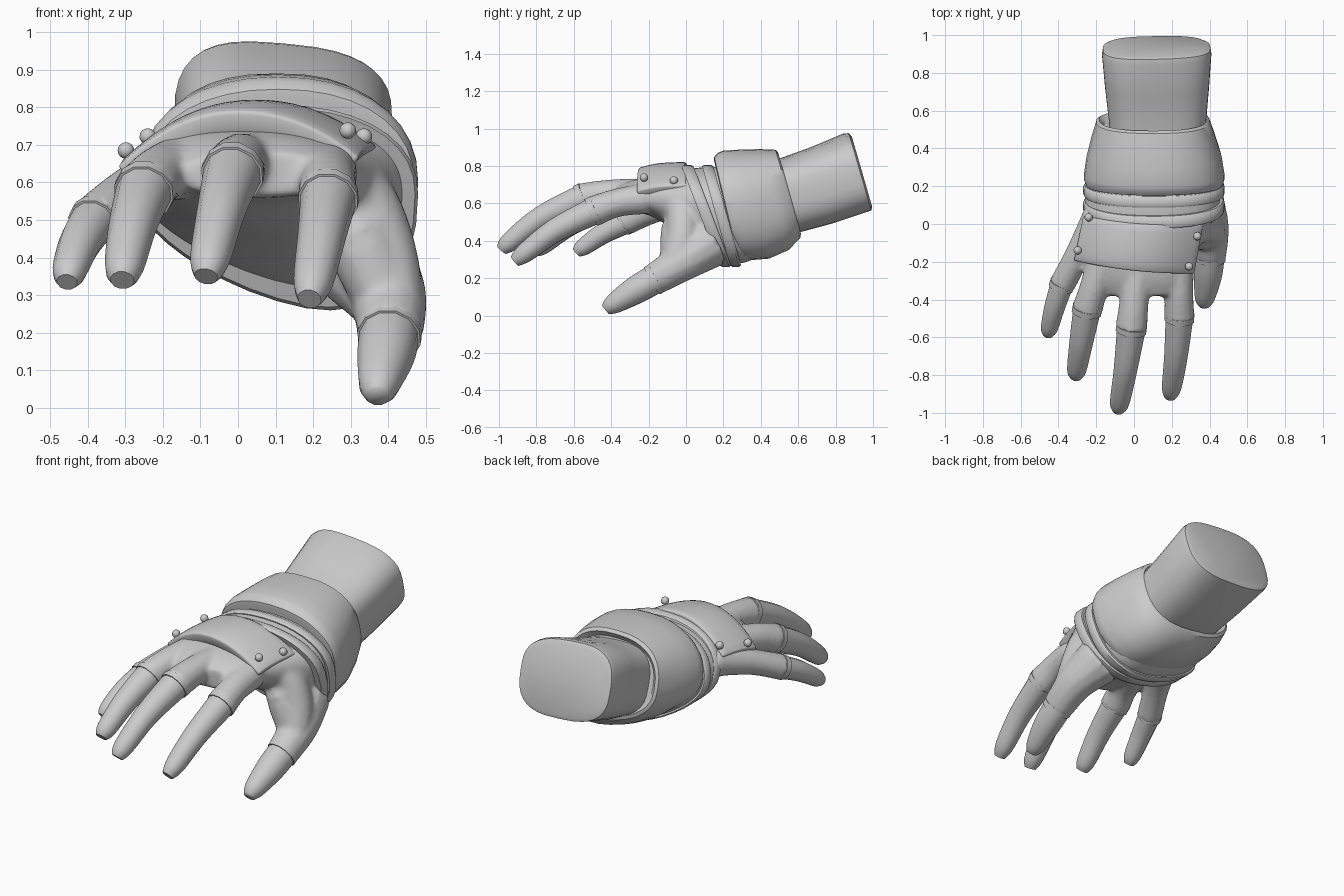
import bpy, bmesh, math
from mathutils import Vector

if "Cube" in bpy.data.objects:
    bpy.data.objects.remove(bpy.data.objects["Cube"])

mat = bpy.data.materials.new("plain grey")
mat.diffuse_color = (0.6, 0.6, 0.6, 1)
mat.use_nodes = True
mat.node_tree.nodes["Principled BSDF"].inputs["Base Color"].default_value = mat.diffuse_color

def make(name, bm, angle=40):
    bmesh.ops.recalc_face_normals(bm, faces=bm.faces)
    me = bpy.data.meshes.new(name)
    bm.to_mesh(me)
    bm.free()
    ob = bpy.data.objects.new(name, me)
    bpy.context.collection.objects.link(ob)
    me.materials.append(mat)
    bpy.ops.object.select_all(action='DESELECT')
    ob.select_set(True)
    bpy.context.view_layer.objects.active = ob
    bpy.ops.object.shade_smooth_by_angle(angle=math.radians(angle))
    return ob

def spline(keys, steps):
    """Catmull-Rom through tuples of any length."""
    out = []
    for i in range(len(keys) - 1):
        a, b = keys[max(i - 1, 0)], keys[i]
        c, d = keys[i + 1], keys[min(i + 2, len(keys) - 1)]
        for s in range(steps):
            t = s / steps
            out.append(tuple(0.5 * (2*q + (r - p)*t + (2*p - 5*q + 4*r - w)*t*t
                       + (3*q - p - 3*r + w)*t**3) for p, q, r, w in zip(a, b, c, d)))
    return out + [keys[-1]]

def bridge(bm, rings):
    rows = [[bm.verts.new(p) for p in r] for r in rings]
    n = len(rows[0])
    for a, b in zip(rows, rows[1:]):
        for i in range(n):
            bm.faces.new((a[i], a[(i+1) % n], b[(i+1) % n], b[i]))
    bm.faces.new(rows[0])
    bm.faces.new(rows[-1][::-1])

def section(cx, cy, cz, hw, up, down, lean, skew, power, top=0, n=36):
    """Rounded slice across the arm; skew drops the underside and top tilts the upper side."""
    ring = []
    for i in range(n):
        a = 2 * math.pi * i / n
        c, s = math.cos(a), math.sin(a)
        u = math.copysign(abs(c) ** (2 / power), c)
        v = math.copysign(abs(s) ** (2 / power), s)
        z = (up - top * u * hw) * v if v > 0 else (down + skew * u * hw) * v
        ring.append(Vector((cx + u * hw, cy + lean * z, cz + z)))
    return ring

def loft(bm, keys, steps=1):
    bridge(bm, [section(*k) for k in spline(keys, steps)])

def tube(bm, keys, steps=4, n=12):
    pts = spline(keys, steps)
    rings = []
    for i, p in enumerate(pts):
        t = (Vector(pts[min(i+1, len(pts)-1)][:3]) - Vector(pts[max(i-1, 0)][:3])).normalized()
        side = t.cross(Vector((0, 0, 1))).normalized()
        up = side.cross(t)
        rings.append([Vector(p[:3]) + p[3] * (side * math.cos(a) + up * math.sin(a))
                      for a in (2 * math.pi * (k + .5) / n for k in range(n))])
    bridge(bm, rings)

# Finger paths: knuckle, sleeve end, middle joint, last joint, tip (x, y, z, radius)
fingers = {
    "index": [(.235, -.22, .625, .085), (.24, -.5, .555, .075), (.222, -.7, .455, .064), (.20, -.86, .335, .053), (.19, -.915, .29, .032)],
    "middle": [(.02, -.22, .65, .085), (-.015, -.56, .622, .078), (-.045, -.77, .525, .064), (-.075, -.94, .395, .053), (-.085, -.985, .35, .032)],
    "ring": [(-.17, -.2, .635, .085), (-.25, -.46, .575, .075), (-.28, -.63, .485, .064), (-.303, -.77, .375, .052), (-.308, -.81, .34, .032)],
    "pinky": [(-.19, .04, .62, .085), (-.385, -.33, .495, .062), (-.42, -.44, .44, .056), (-.448, -.55, .365, .046), (-.455, -.585, .335, .028)],
    "thumb": [(.34, .12, .385, .14), (.402, -.175, .19, .080), (.392, -.27, .135, .076), (.375, -.39, .06, .054), (.372, -.43, .03, .03)],
}

# Glove: palm, finger sleeves and thumb mound blended into one skin
bm = bmesh.new()
loft(bm, [(.10, .36, .60, .33, .20, .24, -.3, .28, 2.3),
          (.10, .14, .57, .36, .22, .27, -.38, .30, 2.2),
          (.07, -.03, .60, .325, .155, .17, -.25, .22, 2.2),
          (.03, -.18, .63, .29, .115, .10, 0, .05, 2.3),
          (.04, -.30, .63, .235, .09, .075, 0, 0, 2.3),
          (.05, -.38, .615, .20, .065, .055, 0, 0, 2.3)], 4)
for f, k in fingers.items():
    b, e = Vector(k[0]), Vector(k[1])
    if f == "thumb":
        tube(bm, [k[0], (.40, -.02, .285, .105), k[1][:3] + (.087,)])
    else:
        m = b.lerp(e, .55) + Vector((0, 0, .015, -.002))
        tube(bm, [k[0], tuple(m), k[1][:3] + (k[1][3] + .009,)])
# web between thumb and palm
tube(bm, [(.27, .08, .55, .13), (.31, -.03, .48, .10), (.36, -.05, .36, .09), (.40, -.06, .28, .08)])
tube(bm, [(.28, -.06, .64, .07), (.345, -.02, .54, .085), (.385, -.02, .42, .09), (.405, -.05, .30, .09)])
glove = make("glove", bm, 60)
rm = glove.modifiers.new("blend", 'REMESH')
rm.mode, rm.voxel_size, rm.use_smooth_shade = 'VOXEL', .013, True
sm = glove.modifiers.new("soften", 'SMOOTH')
sm.factor, sm.iterations = .5, 8

# Bare fingers and sleeve rims
for f, k in fingers.items():
    bm = bmesh.new()
    tube(bm, k[1:], 4)
    make(f + "_fingertip", bm, 60)
    a, b = Vector(k[1][:3]), Vector(k[2][:3])
    d = (b - a).normalized() * .012
    bm = bmesh.new()
    r = k[1][3] + .006
    tube(bm, [tuple(a - d * 2) + (r,), tuple(a + d * .6) + (r,)], 1)
    make(f + "_sleeve_rim", bm)

# Forearm with a softly rounded flat end
bm = bmesh.new()
loft(bm, [(.125, .36, .62, .25, .18, .19, -.29, .05, 2.9, .04),
          (.125, .52, .645, .255, .18, .205, -.29, .06, 2.9, .06),
          (.122, .72, .71, .275, .185, .215, -.29, .06, 2.9, .08),
          (.12, .90, .765, .29, .202, .21, -.29, .06, 2.9, .09),
          (.12, .93, .77, .285, .20, .205, -.29, .06, 2.9, .09),
          (.12, .941, .77, .262, .18, .185, -.29, .06, 2.9, .09)])
make("forearm", bm)

# Wide wrist cuff with rolled ends
bm = bmesh.new()
loft(bm, [(.107, .205, .60, .35, .225, .24, -.24, .30, 2.2),
          (.107, .21, .60, .362, .248, .262, -.24, .30, 2.2),
          (.107, .235, .60, .372, .270, .278, -.24, .30, 2.2),
          (.107, .265, .605, .372, .276, .285, -.25, .30, 2.2),
          (.106, .36, .615, .357, .272, .29, -.27, .28, 2.25),
          (.102, .47, .635, .325, .255, .27, -.28, .22, 2.4),
          (.10, .545, .65, .30, .236, .228, -.28, .15, 2.5),
          (.10, .555, .65, .285, .22, .205, -.28, .15, 2.5),
          (.10, .53, .65, .26, .19, .18, -.28, .15, 2.5)])
make("cuff", bm)

# Two wrist straps
for name, y, w, hw, lean in (("front_strap", .095, .032, .37, -.38), ("rear_strap", .18, .03, .37, -.28)):
    bm = bmesh.new()
    loft(bm, [(.105, y + dy, .57, hw + g, .232 + g, .282 + g, lean, .30, 2.2)
              for dy, g in ((-w, -.03), (-w, -.004), (-w * .6, .004), (w * .6, .004), (w, -.004), (w, -.03))])
    make(name, bm)

# Curved plate over the back of the hand
def plate_z(u):
    return .82 - (.15 if u < 0 else .125) * abs(u) ** 2.1

bm = bmesh.new()
nu, nv = 20, 6
grid = []
for i in range(nu + 1):
    u = -1 + 2 * i / nu
    row = []
    for j in range(nv + 1):
        t = j / nv
        x = .025 + u * .322 + .05 * (t - .5)
        front, back = -.25 - .035 * u + .02 * u * u, .0 - .02 * u + .025 * u * u
        row.append(bm.verts.new((x, front + (back - front) * t, plate_z(u) - .03 * (1 - t) ** 3)))
    grid.append(row)
for i in range(nu):
    for j in range(nv):
        bm.faces.new((grid[i][j], grid[i+1][j], grid[i+1][j+1], grid[i][j+1]))
plate = make("hand_plate", bm)
so = plate.modifiers.new("thickness", 'SOLIDIFY')
so.thickness, so.offset = .065, -1
be = plate.modifiers.new("soft_edge", 'BEVEL')
be.width, be.segments = .01, 2

# Studs at the plate corners
for i, p in enumerate([(-.24, .035, .722), (-.298, -.14, .685), (.335, -.065, .722), (.292, -.225, .738)]):
    bm = bmesh.new()
    bmesh.ops.create_uvsphere(bm, u_segments=12, v_segments=8, radius=.022)
    bmesh.ops.translate(bm, verts=bm.verts, vec=p)
    make("stud_%d" % (i + 1), bm, 60)
